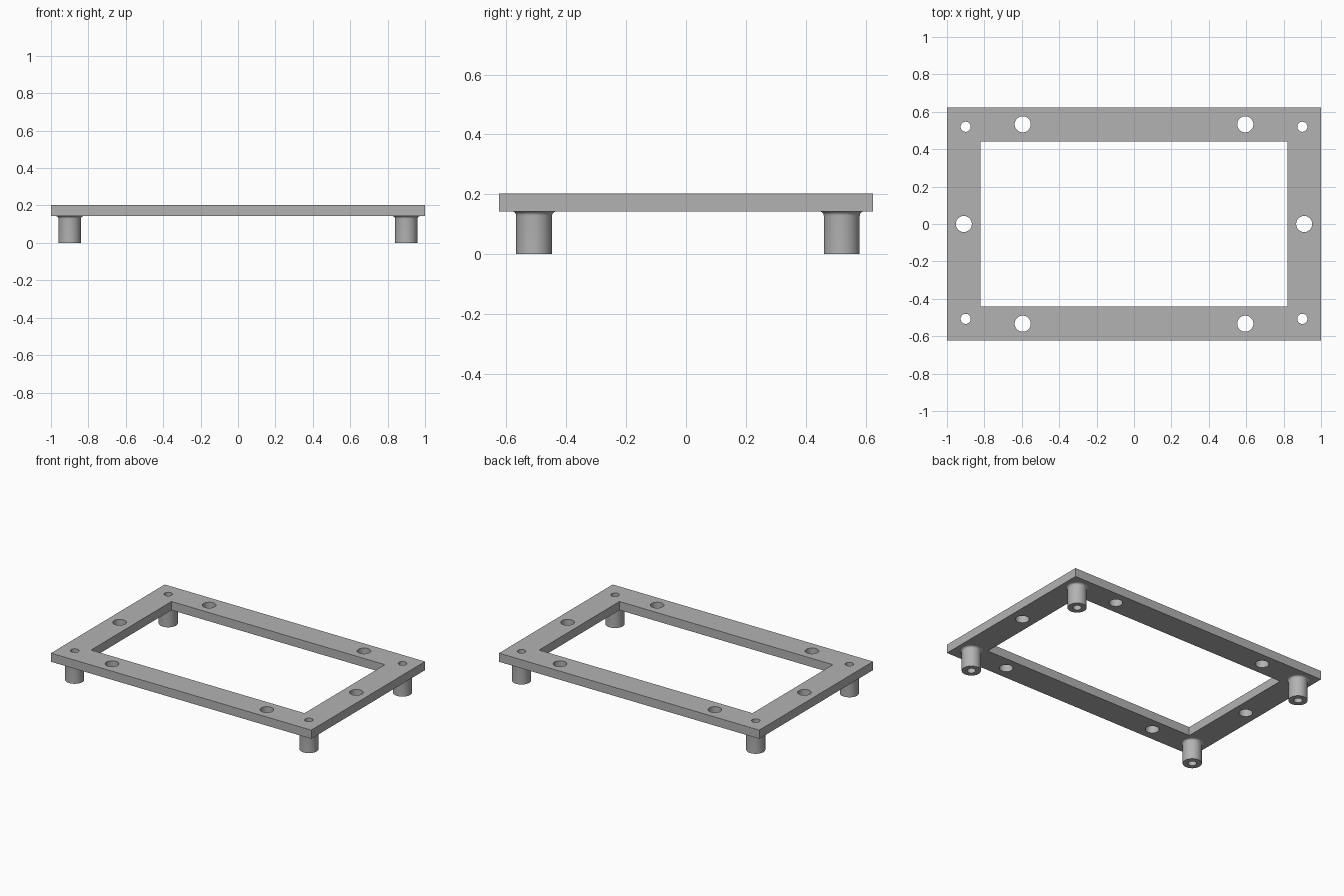
import bpy, bmesh, math

if "Cube" in bpy.data.objects:
    bpy.data.objects.remove(bpy.data.objects["Cube"])

Z0, Z1 = 0.143, 0.203          # plate underside and top
LEG_R, BORE_R, BOLT_R = 0.06, 0.027, 0.043
FILLET = 0.014
SEG = 48

grey = bpy.data.materials.new("plain grey")
grey.diffuse_color = (0.45, 0.45, 0.45, 1)
grey.use_nodes = True
grey.node_tree.nodes["Principled BSDF"].inputs["Base Color"].default_value = grey.diffuse_color

legs = [(x, y) for x in (-0.9, 0.9) for y in (-0.507, 0.52)]
bolts = [(x, y) for x in (-0.595, 0.595) for y in (-0.533, 0.533)]
bolts += [(-0.91, 0), (0.91, 0)]


def rect(hx, hy):
    return [(-hx, -hy), (hx, -hy), (hx, hy), (-hx, hy)]


def circle(cx, cy, r):
    return [(cx + r * math.cos(2 * math.pi * i / SEG),
             cy + r * math.sin(2 * math.pi * i / SEG)) for i in range(SEG)]


def finish(bm, name):
    bmesh.ops.recalc_face_normals(bm, faces=bm.faces)
    mesh = bpy.data.meshes.new(name)
    bm.to_mesh(mesh)
    bm.free()
    mesh.materials.append(grey)
    ob = bpy.data.objects.new(name, mesh)
    bpy.context.collection.objects.link(ob)
    bpy.ops.object.select_all(action='DESELECT')
    ob.select_set(True)
    bpy.context.view_layer.objects.active = ob
    bpy.ops.object.shade_smooth_by_angle(angle=math.radians(30))
    return ob


# Rectangular frame: outline with window, bolt holes and leg bores, extruded
bm = bmesh.new()
outlines = [rect(1, 0.624), rect(0.82, 0.441)]
outlines += [circle(x, y, BOLT_R) for x, y in bolts]
outlines += [circle(x, y, BORE_R) for x, y in legs]
for pts in outlines:
    vs = [bm.verts.new((x, y, Z0)) for x, y in pts]
    for a, b in zip(vs, vs[1:] + vs[:1]):
        bm.edges.new((a, b))
bmesh.ops.triangle_fill(bm, edges=bm.edges[:], use_beauty=True, normal=(0, 0, 1))
top = bmesh.ops.extrude_face_region(bm, geom=bm.faces[:], use_keep_orig=True)
bmesh.ops.translate(bm, vec=(0, 0, Z1 - Z0),
                    verts=[g for g in top["geom"] if isinstance(g, bmesh.types.BMVert)])
finish(bm, "frame")

# Hollow standoff legs, flaring into the frame with a small fillet
profile = [(BORE_R, Z0), (BORE_R, 0), (LEG_R, 0)]
for i in range(7):
    a = math.pi / 2 * i / 6
    profile.append((LEG_R + FILLET * (1 - math.cos(a)),
                    Z0 - FILLET * (1 - math.sin(a))))
for n, (x, y) in enumerate(legs, 1):
    bm = bmesh.new()
    rings = [[bm.verts.new((px, py, z)) for px, py in circle(x, y, r)]
             for r, z in profile]
    for lo, hi in zip(rings, rings[1:]):
        for i in range(SEG):
            j = (i + 1) % SEG
            bm.faces.new((lo[i], lo[j], hi[j], hi[i]))
    # cap the hidden joint so each leg is a closed solid
    for i in range(SEG):
        j = (i + 1) % SEG
        bm.faces.new((rings[-1][i], rings[-1][j], rings[0][j], rings[0][i]))
    finish(bm, f"leg_{n}")
